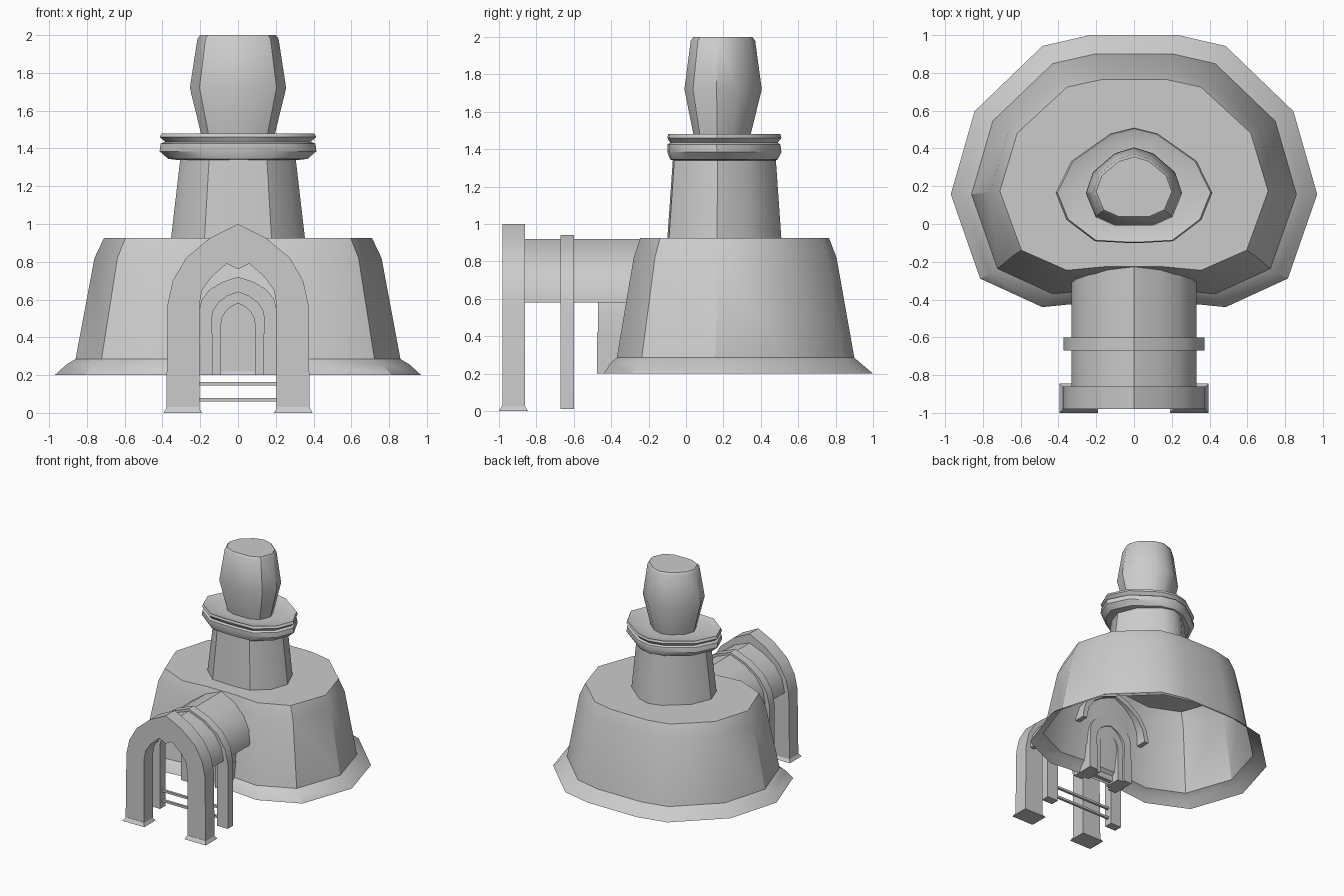
import bpy, bmesh
from mathutils import Vector

if "Cube" in bpy.data.objects:
    bpy.data.objects.remove(bpy.data.objects["Cube"])


def finish(name, bm, angle=0.6):
    bmesh.ops.recalc_face_normals(bm, faces=bm.faces)
    me = bpy.data.meshes.new(name)
    bm.to_mesh(me)
    bm.free()
    ob = bpy.data.objects.new(name, me)
    bpy.context.collection.objects.link(ob)
    bpy.ops.object.select_all(action='DESELECT')
    ob.select_set(True)
    bpy.context.view_layer.objects.active = ob
    bpy.ops.object.shade_smooth_by_angle(angle=angle)
    return ob


def mirrored(half):
    """Half outline (x >= 0) to a full closed loop."""
    return half + [(-x, y) for x, y in reversed(half) if x > 1e-6]


def lofted(name, half_plan, levels, cap_bottom=False):
    """Stack a plan outline; each level is half width, front y, back y, z."""
    plan = mirrored(half_plan)
    bm = bmesh.new()
    rings = []
    for w, y0, y1, z in levels:
        c, h = (y0 + y1) / 2, (y1 - y0) / 2
        rings.append([bm.verts.new((x * w, c + y * h, z)) for x, y in plan])
    n = len(plan)
    for a, b in zip(rings, rings[1:]):
        for i in range(n):
            j = (i + 1) % n
            bm.faces.new((a[i], a[j], b[j], b[i]))
    bm.faces.new(rings[-1])
    if cap_bottom:
        bm.faces.new(rings[0])
    return finish(name, bm)


def arch(w, z0, spring, apex):
    """Half outline of a pointed arch, foot to apex."""
    rise = apex - spring
    return [(w, z0), (w, spring)] + [(w * a, spring + rise * b) for a, b in
            ((.93, .31), (.74, .6), (.41, .84), (0, 1))]


def prism(name, outer, inner, y0, y1):
    """Arch band (or solid panel when inner is None) between two depths."""
    out = mirrored(outer)
    bm = bmesh.new()

    def row(pts, y):
        return [bm.verts.new((x, y, z)) for x, z in pts]
    if inner is None:
        a, b = row(out, y0), row(out, y1)
        bm.faces.new(a)
        bm.faces.new(b)
        for i in range(len(a)):
            j = (i + 1) % len(a)
            bm.faces.new((a[i], a[j], b[j], b[i]))
    else:
        inn = mirrored(inner)
        rows = [row(out, y0), row(out, y1), row(inn, y1), row(inn, y0)]
        for k in range(4):
            a, b = rows[k], rows[(k + 1) % 4]
            for i in range(len(a) - 1):
                bm.faces.new((a[i], a[i + 1], b[i + 1], b[i]))
        for e in (0, -1):
            bm.faces.new([r[e] for r in rows])
    return finish(name, bm)


def block(name, lo, hi, taper=0.0):
    bm = bmesh.new()
    bmesh.ops.create_cube(bm, size=1)
    lo, hi = Vector(lo), Vector(hi)
    for v in bm.verts:
        t = taper if v.co.z > 0 else 0
        for k in range(3):
            s = v.co[k] + .5
            v.co[k] = lo[k] + s * (hi[k] - lo[k]) + (t * (1 - 2 * s) if k < 2 else 0)
    return finish(name, bm)


# Main hall: open underside, flared skirt, chamfered top
hall_plan = [(.24, 1), (.5, .92), (.87, .44), (1, -.17), (.84, -.79), (.5, -1), (.2, -.96)]
lofted("hall", hall_plan, [
    (.97, -.44, 1.0, .2), (.91, -.405, .935, .255), (.86, -.37, .9, .285),
    (.76, -.28, .805, .82), (.71, -.245, .765, .925)])

# Tower and its double-lipped collar
tower_plan = [(0, 1), (.3, .9), (.8, .42), (1, -.13), (.86, -.6), (.5, -.97), (.1, -1)]
lofted("tower", tower_plan, [(.355, -.1, .51, .92), (.305, -.07, .48, 1.35)])
lofted("collar", tower_plan, [
    (.33, -.07, .48, 1.34), (.37, -.085, .49, 1.345), (.415, -.1, .51, 1.385), (.41, -.1, .505, 1.425),
    (.385, -.085, .49, 1.435), (.415, -.1, .51, 1.46), (.405, -.095, .505, 1.48),
    (.375, -.075, .485, 1.472), (.25, -.01, .4, 1.46)], True)

# Barrel-shaped head on the tower
head_plan = [(0, 1), (.4, .85), (.85, .38), (1, -.15), (.8, -.75), (.4, -.97)]
lofted("tower_head", head_plan, [
    (.19, .04, .34, 1.455), (.255, -.015, .405, 1.72),
    (.215, .02, .37, 1.98), (.2, .035, .355, 2.0)], True)

# Entrance passage: vault, rib and front arch
prism("passage_vault", arch(.33, .58, .6, .92), arch(.29, .58, .6, .875), -.87, -.22)
prism("rib_arch", arch(.372, .01, .57, .94), arch(.27, .01, .56, .85), -.67, -.6)
prism("front_arch",
      [(.38, .02), (.372, .58), (.345, .7), (.275, .82), (.15, .925), (0, 1.0)],
      [(.205, .02), (.205, .57), (.19, .65), (.14, .72), (.06, .79), (0, .76)], -.98, -.86)

# Feet of the front arch, door pilasters
for side, s in (("left", -1), ("right", 1)):
    xs = sorted((s * .19, s * .395))
    block(f"{side}_foot", (xs[0], -1.0, 0), (xs[1], -.845, .03), .018)
    xs = sorted((s * .135, s * .21))
    block(f"{side}_pilaster", (xs[0], -.475, .2), (xs[1], -.28, .42))

# Cross rails between the rib legs
for i, z in enumerate((.07, .155)):
    block(f"rail_{i + 1}", (-.3, -.645, z - .009), (.3, -.625, z + .009))

# Doorway: outer surround, inner trim, door panel
prism("door_surround", arch(.205, .41, .55, .72), arch(.14, .41, .5, .64), -.47, -.28)
prism("door_trim", arch(.14, .2, .5, .64), arch(.09, .2, .47, .58), -.44, -.3)
prism("door_panel", arch(.095, .215, .47, .585), None, -.4, -.37)
